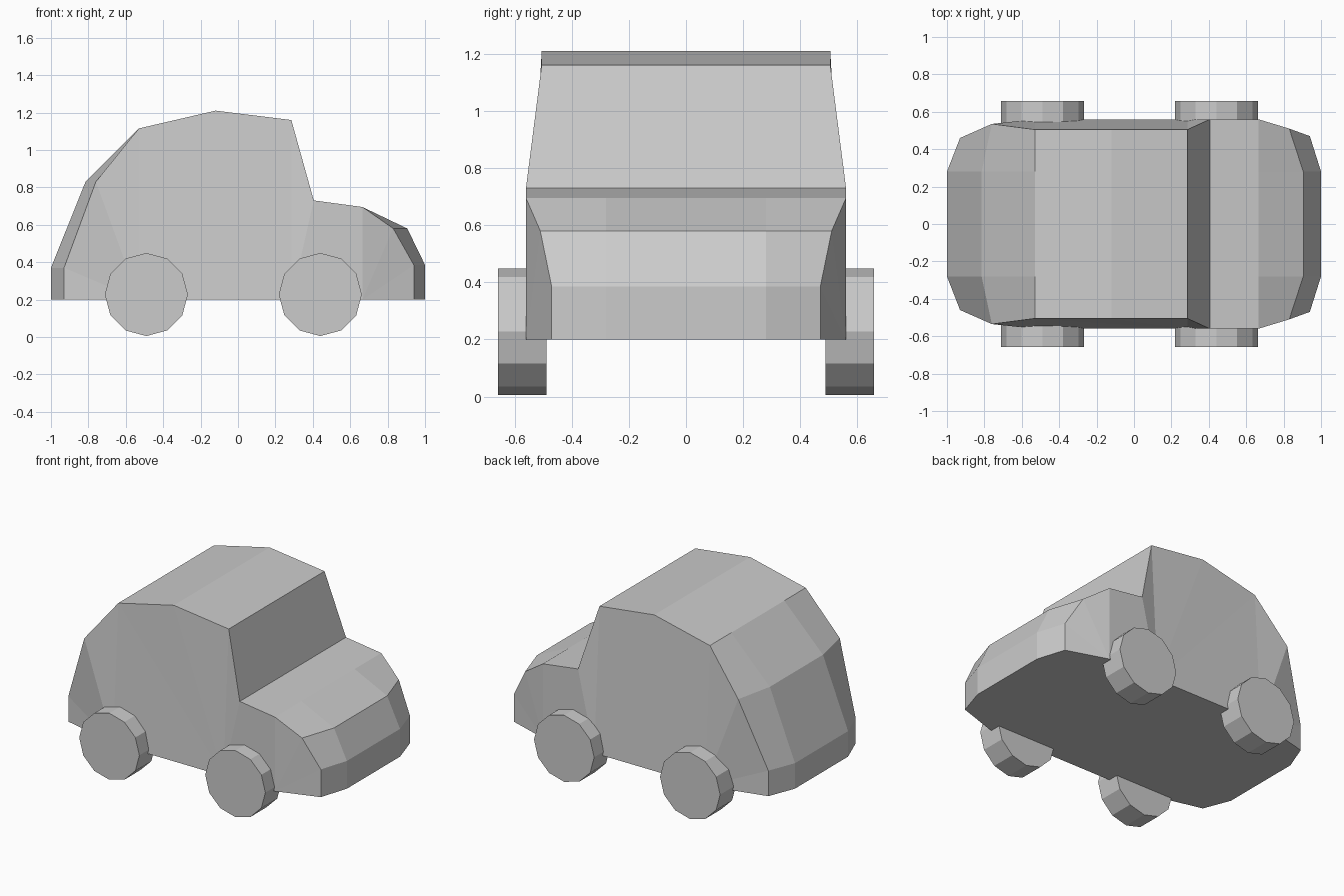
import bpy, bmesh, math

if "Cube" in bpy.data.objects:
    bpy.data.objects.remove(bpy.data.objects["Cube"])

MID, WIDE, FLOOR = 0.28, 0.56, 0.2

# Body profile from tail to nose: x at middle, x at outer edge, z, outer half width
ROWS = [
    (-1.0, -0.93, 0.20, 0.46), (-1.0, -0.93, 0.37, 0.46),
    (-0.815, -0.76, 0.83, 0.535), (-0.53, -0.53, 1.115, 0.505),
    (-0.12, -0.12, 1.21, 0.505), (0.285, 0.285, 1.16, 0.505),
    (0.405, 0.405, 0.73, WIDE), (0.665, 0.665, 0.695, WIDE),
    (0.905, 0.83, 0.58, 0.51), (1.0, 0.94, 0.385, 0.47),
    (1.0, 0.94, FLOOR, 0.47),
]


def finish(bm, name):
    bmesh.ops.recalc_face_normals(bm, faces=bm.faces)
    mesh = bpy.data.meshes.new(name)
    bm.to_mesh(mesh)
    bm.free()
    obj = bpy.data.objects.new(name, mesh)
    bpy.context.collection.objects.link(obj)
    return obj


def car_body():
    bm = bmesh.new()
    # Upper skin: three strips running from tail to nose
    rows = [[bm.verts.new(p) for p in
             ((xo, -y, z), (xm, -MID, z), (xm, MID, z), (xo, y, z))]
            for xm, xo, z, y in ROWS]
    for a, b in zip(rows, rows[1:]):
        for i in range(3):
            bm.faces.new((a[i], a[i + 1], b[i + 1], b[i]))
    # Side panels: fans of faces around three sill points
    sills = []
    for s, col in ((-1, 0), (1, 3)):
        edge = [r[col] for r in rows]
        sill = [bm.verts.new((x, s * WIDE, FLOOR)) for x in (-0.53, 0.285, 0.665)]
        for point, first, last in ((0, 0, 3), (1, 3, 6), (2, 7, 10)):
            for i in range(first, last):
                bm.faces.new((sill[point], edge[i], edge[i + 1]))
        bm.faces.new((sill[0], edge[3], sill[1]))
        bm.faces.new((sill[1], edge[6], edge[7], sill[2]))
        sills.append(sill)
    # Flat underside
    bm.faces.new(rows[0] + sills[1] + rows[-1][::-1] + sills[0][::-1])
    return finish(bm, "car_body")


def wheel(name, x, side):
    bpy.ops.mesh.primitive_cylinder_add(
        vertices=12, radius=0.222, depth=0.168,
        location=(x, side * 0.573, 0.227), rotation=(math.pi / 2, 0, 0))
    bpy.context.object.name = name


car_body()

# Four twelve-sided wheels
for label, x in (("rear", -0.49), ("front", 0.44)):
    for hand, side in (("right", -1), ("left", 1)):
        wheel(f"{label}_{hand}_wheel", x, side)
